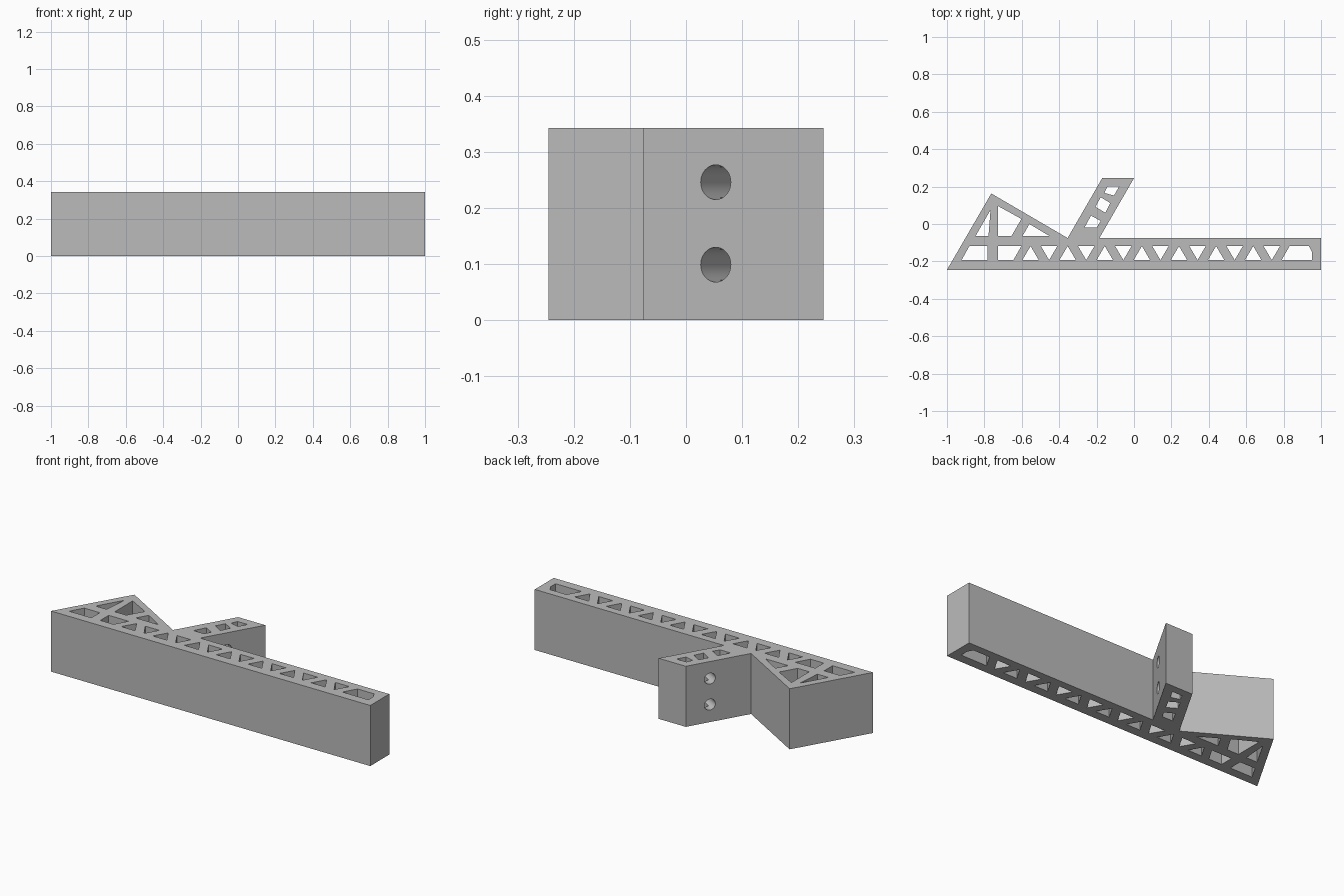
import bpy, bmesh, math
from mathutils import Matrix, Vector

HEIGHT = 0.343
FRONT, BACK = -0.245, -0.075      # long beam in y
LOW, HIGH = -0.193, -0.118        # window rows in the beam

cube = bpy.data.objects.get("Cube")
if cube:
    bpy.data.objects.remove(cube, do_unlink=True)

grey = bpy.data.materials.new("plain grey")
grey.use_nodes = True
colour = (0.5, 0.5, 0.5, 1)
grey.diffuse_color = colour
grey.node_tree.nodes["Principled BSDF"].inputs["Base Color"].default_value = colour


def add_prism(bm, points, z0, z1):
    """Extrude a plan outline between two heights."""
    face = bm.faces.new([bm.verts.new((x, y, z0)) for x, y in points])
    top = bmesh.ops.extrude_face_region(bm, geom=[face])["geom"]
    verts = [v for v in top if isinstance(v, bmesh.types.BMVert)]
    bmesh.ops.translate(bm, verts=verts, vec=(0, 0, z1 - z0))


def make_object(name, bm):
    bmesh.ops.recalc_face_normals(bm, faces=bm.faces)
    mesh = bpy.data.meshes.new(name)
    bm.to_mesh(mesh)
    bm.free()
    mesh.materials.append(grey)
    obj = bpy.data.objects.new(name, mesh)
    bpy.context.collection.objects.link(obj)
    return obj


# Bracket body: long beam, pointed foot and slanted arm
bm = bmesh.new()
add_prism(bm, [(-1, FRONT), (1, FRONT), (1, BACK), (-0.185, BACK), (0, 0.245),
               (-0.17, 0.245), (-0.355, BACK), (-0.763, 0.163)], 0, HEIGHT)
bracket = make_object("truss_bracket", bm)

# Windows in the foot, the beam ends and the arm
windows = [
    [(-0.88, HIGH), (-0.783, HIGH), (-0.783, LOW), (-0.922, LOW)],
    [(-0.767, 0.075), (-0.778, -0.064), (-0.847, -0.064)],
    [(-0.727, 0.096), (-0.602, 0.027), (-0.655, -0.064), (-0.727, -0.064)],
    [(-0.559, 0.0), (-0.452, -0.064), (-0.596, -0.064)],
    [(-0.727, HIGH), (-0.602, HIGH), (-0.645, LOW), (-0.727, LOW)],
    [(0.832, HIGH), (0.935, HIGH), (0.952, -0.15), (0.952, LOW), (0.789, LOW)],
    [(-0.142, 0.2), (-0.08, 0.2), (-0.107, 0.152), (-0.158, 0.166)],
    [(-0.178, 0.143), (-0.127, 0.112), (-0.153, 0.06), (-0.206, 0.092)],
    [(-0.23, 0.045), (-0.178, 0.016), (-0.2, -0.02), (-0.265, -0.02)],
]
# Alternating triangular windows along the beam
for i in range(14):
    x = -0.553 + i * 0.0992
    base, tip = (LOW, HIGH) if i % 2 == 0 else (HIGH, LOW)
    windows.append([(x - 0.044, base), (x + 0.044, base), (x, tip)])

bm = bmesh.new()
for outline in windows:
    add_prism(bm, outline, -0.1, HEIGHT + 0.1)
window_cutter = make_object("window_cutter", bm)

# Two bolt holes square through the arm
bm = bmesh.new()
across = Vector((math.cos(math.radians(30)), -0.5, 0))
turn = across.to_track_quat("Z", "Y").to_matrix().to_4x4()
for z in (0.099, 0.246):
    centre = Vector((-0.111, 0.053, z)) - across * 0.07
    bmesh.ops.create_cone(bm, cap_ends=True, segments=32, radius1=0.031, radius2=0.031,
                          depth=0.3, matrix=Matrix.Translation(centre) @ turn)
bolt_cutter = make_object("bolt_cutter", bm)

# Cut, then discard the cutters
bpy.context.view_layer.objects.active = bracket
for cutter in (window_cutter, bolt_cutter):
    cutter.hide_render = True
    mod = bracket.modifiers.new(cutter.name, "BOOLEAN")
    mod.operation = "DIFFERENCE"
    mod.solver = "EXACT"
    mod.object = cutter
    bpy.ops.object.modifier_apply(modifier=mod.name)
    bpy.data.objects.remove(cutter, do_unlink=True)

bpy.ops.object.select_all(action="DESELECT")
bracket.select_set(True)
bpy.ops.object.shade_smooth_by_angle(angle=math.radians(30))
